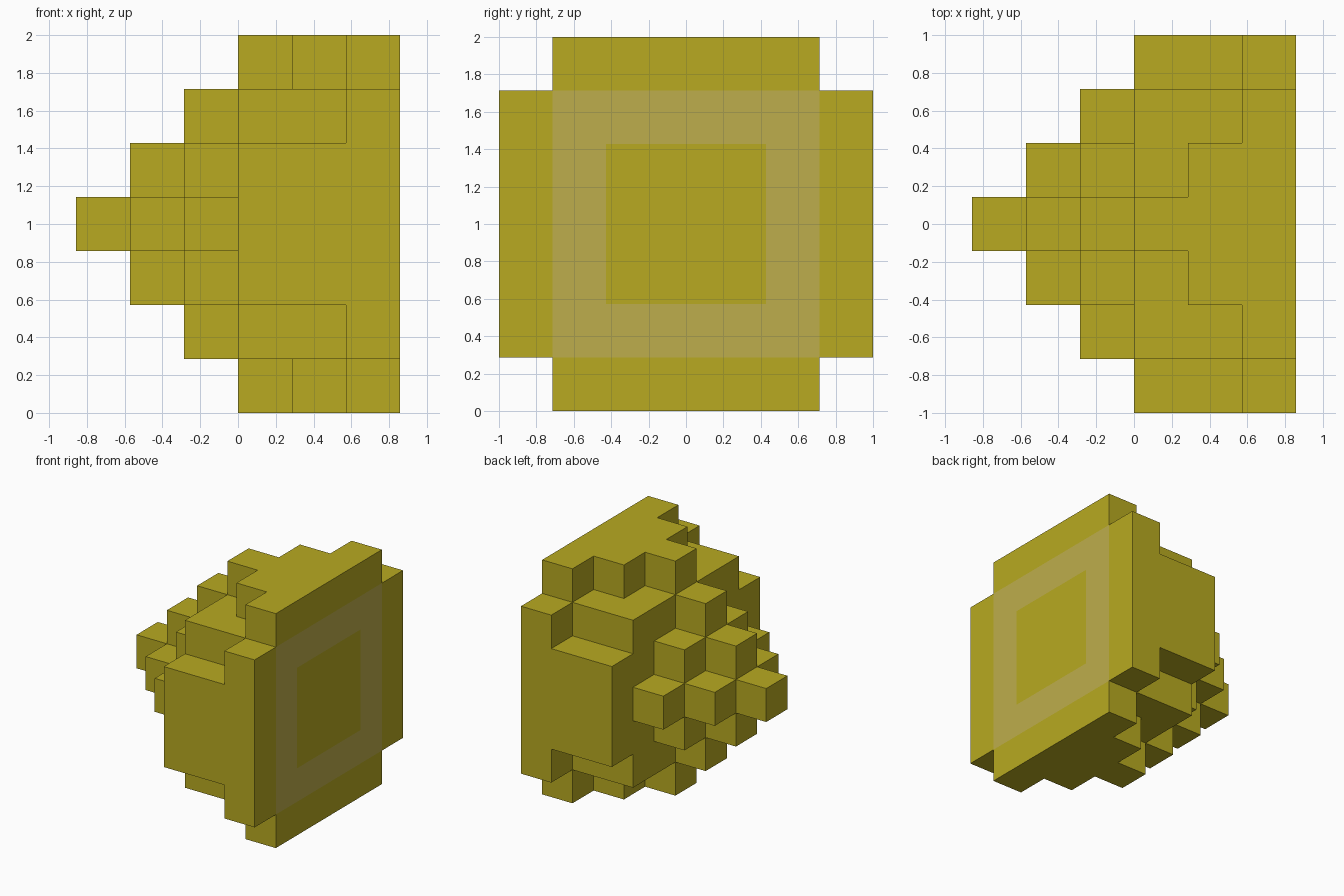
import bpy
import bmesh
from mathutils import Vector

cube = bpy.data.objects.get("Cube")
if cube:
    bpy.data.objects.remove(cube, do_unlink=True)

S = 2 / 7  # edge length of one block


def material(name, rgb):
    m = bpy.data.materials.new(name)
    m.use_nodes = True
    m.diffuse_color = (*rgb, 1)
    m.node_tree.nodes["Principled BSDF"].inputs["Base Color"].default_value = (*rgb, 1)
    return m


def filled(i, j, k):
    """Is there a block in layer i (0 = tip, 5 = flat plate), column j, row k?"""
    a, b = abs(j), abs(k)
    if not 0 <= i <= 5 or a > 3 or b > 3:
        return False
    if i <= 2:                      # diamond layers growing from the tip
        return a + b <= i
    if a <= 2 and b <= 2:           # square core of the three wide layers
        return True
    if b == 3:                      # top and bottom steps
        return a <= i - 3
    return b <= (2 if i == 5 else 1)  # side panels


# Outer skin of all blocks, sharing vertices
bm = bmesh.new()
corners = {}


def vert(p):
    key = tuple(round(c * 2) for c in p)
    if key not in corners:
        corners[key] = bm.verts.new(((p[0] - 2.5) * S, p[1] * S, p[2] * S + 1))
    return corners[key]


for i in range(6):
    for j in range(-3, 4):
        for k in range(-3, 4):
            if not filled(i, j, k):
                continue
            c = Vector((i, j, k))
            for axis in range(3):
                for sign in (-1, 1):
                    n = Vector((0, 0, 0))
                    n[axis] = sign
                    if filled(*(int(v) for v in c + n)):
                        continue
                    u = Vector((0, 0, 0))
                    u[(axis + 1) % 3] = 0.5
                    w = n.cross(u)
                    m = c + n / 2
                    face = bm.faces.new([vert(m + q) for q in (-u - w, u - w, u + w, w - u)])
                    # Pale square frame on the flat plate
                    if axis == 0 and i == 5 and max(abs(j), abs(k)) == 2:
                        face.material_index = 1

mesh = bpy.data.meshes.new("stepped_block_body")
bm.to_mesh(mesh)
bm.free()
mesh.materials.append(material("mustard yellow", (0.479, 0.402, 0.015)))
mesh.materials.append(material("pale tan", (0.515, 0.423, 0.072)))
body = bpy.data.objects.new("stepped_block_body", mesh)
bpy.context.collection.objects.link(body)
